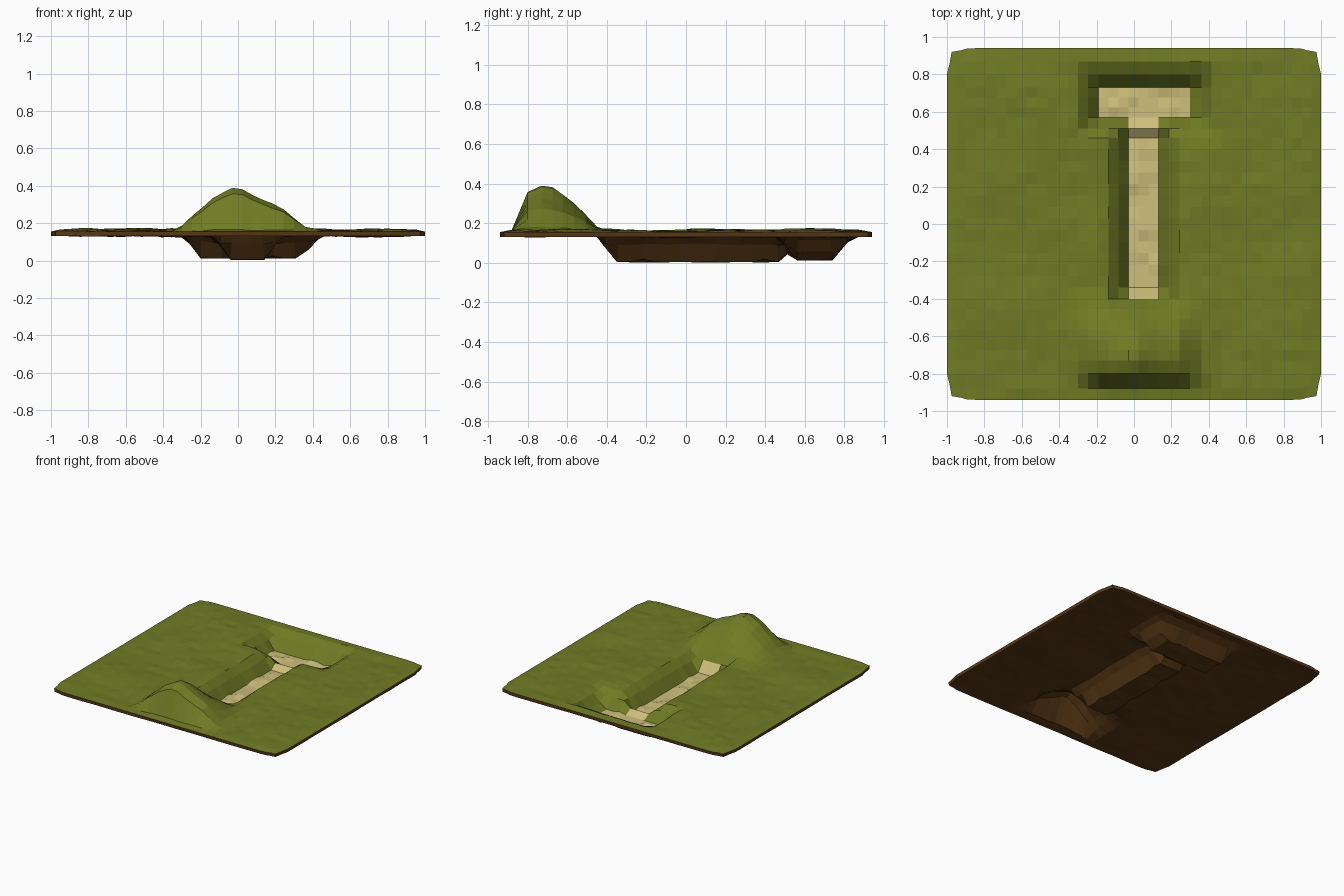
import bpy, bmesh, random
from mathutils import Vector, noise

if "Cube" in bpy.data.objects:
    bpy.data.objects.remove(bpy.data.objects["Cube"])

random.seed(4)
GROUND, FLOOR, THICK = 0.155, 0.027, 0.025


def material(name, rgb):
    m = bpy.data.materials.new(name)
    m.diffuse_color = (*rgb, 1)
    m.use_nodes = True
    m.node_tree.nodes["Principled BSDF"].inputs["Base Color"].default_value = m.diffuse_color
    return m


def subdivide(stops):
    """Evenly spaced grid lines between (position, steps) stops."""
    out = [stops[0][0]]
    for (a, _), (b, n) in zip(stops, stops[1:]):
        out += [a + (b - a) * k / n for k in range(1, n + 1)]
    return out


def curve(t, pts):
    """Piecewise linear profile."""
    if t <= pts[0][0]:
        return pts[0][1]
    for (a, va), (b, vb) in zip(pts, pts[1:]):
        if t <= b:
            return va + (vb - va) * (t - a) / (b - a)
    return pts[-1][1]


# Grid lines, aligned with the trench and the hill
XS = subdivide([(-1, 0), (-0.9, 2), (-0.19, 13), (-0.03, 3), (0.13, 3), (0.30, 3), (0.36, 1), (0.9, 10), (1, 2)])
YS = subdivide([(-0.94, 0), (-0.88, 1), (-0.80, 1), (-0.73, 1), (-0.40, 6), (0.46, 14),
                (0.51, 1), (0.57, 1), (0.73, 3), (0.80, 1), (0.87, 1), (0.94, 1)])

HILL_X = [(-0.36, 0), (-0.30, .15), (-0.2, .53), (-0.12, .82), (-0.03, 1), (0.03, .94), (0.1, .76),
          (0.19, .59), (0.24, .51), (0.30, .32), (0.36, .12), (0.46, 0)]
HILL_Y = [(-0.88, 0), (-0.80, .85), (-0.73, 1), (-0.67, .94), (-0.6, .74), (-0.54, .50),
          (-0.48, .26), (-0.43, .09), (-0.36, 0)]
# Trench wall: distance outside the floor -> share of ground level
WALL = [(0, 0), (0.055, 0.62), (0.11, 0.96), (0.14, 1)]


def outside(x, y, x0, x1, y0, y1):
    return max(x0 - x, x - x1, y0 - y, y - y1, 0)


def height(x, y):
    edge = min(1 - abs(x), 0.94 - abs(y))
    z = GROUND
    if edge > 0.02:
        z += 0.006 + 0.016 * noise.noise(Vector((x * 3, y * 3, 1.7))) * min(1, edge / 0.15)
        z += random.uniform(-0.004, 0.004)
        z = min(z, 0.178)
    z += 0.23 * curve(x, HILL_X) * curve(y, HILL_Y)
    stem = curve(outside(x, y, -0.031, 0.131, -0.351, 0.461), WALL)
    bar = curve(outside(x, y, -0.191, 0.331, 0.569, 0.731), WALL)
    k = min(stem, bar)
    # Low sill where the two trenches meet
    if -0.04 < x < 0.14 and 0.5 < y < 0.53:
        k = 0.3
    low = FLOOR + (0.008 if bar < stem else 0)
    if k == 0:
        low += random.choice((0, 0, 0, 0.012))
    return low + (z - low) * k


# Terrain sheet with clipped corners
bm = bmesh.new()
rows = []
for y in YS:
    row = []
    for x in XS:
        px, py = x, y
        if abs(x) > 0.88 and abs(y) > 0.86:
            py -= (0.02 if y > 0 else -0.02) * (abs(x) - 0.88) / 0.12
        if abs(y) > 0.80 and abs(x) > 0.94:
            px -= (0.025 if x > 0 else -0.025) * (abs(y) - 0.80) / 0.14
        row.append(bm.verts.new((px, py, height(x, y))))
    rows.append(row)
for j in range(len(YS) - 1):
    for i in range(len(XS) - 1):
        f = bm.faces.new((rows[j][i], rows[j][i + 1], rows[j + 1][i + 1], rows[j + 1][i]))
        c = f.calc_center_median()
        # Sandy trench floor
        in_stem = -0.03 < c.x < 0.13 and -0.40 < c.y < 0.58
        in_bar = -0.19 < c.x < 0.30 and 0.57 < c.y < 0.73
        f.material_index = 1 if in_stem or in_bar else 0
mesh = bpy.data.meshes.new("terrain")
bm.to_mesh(mesh)
bm.free()
terrain = bpy.data.objects.new("terrain", mesh)
bpy.context.collection.objects.link(terrain)

soil = material("soil", (0.10, 0.04, 0.008))
for m in (material("grass", (0.16, 0.20, 0.018)), material("sand", (0.62, 0.52, 0.20)), soil, soil):
    mesh.materials.append(m)

# Soil underside and rim
shell = terrain.modifiers.new("soil_layer", 'SOLIDIFY')
shell.thickness = THICK
shell.offset = -1
shell.material_offset = 2
shell.material_offset_rim = 2
